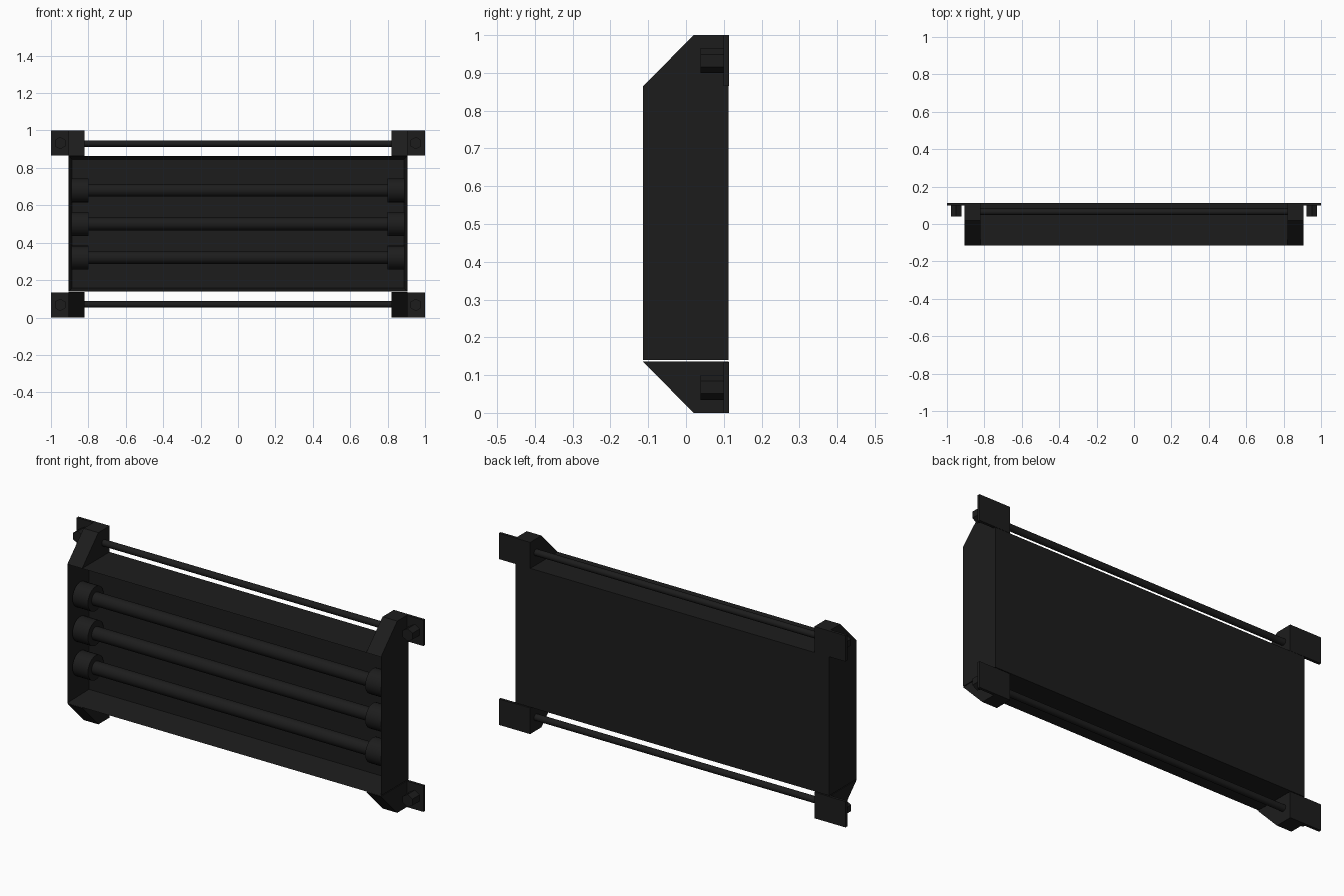
import bpy, bmesh, math
from mathutils import Vector

if "Cube" in bpy.data.objects:
    bpy.data.objects.remove(bpy.data.objects["Cube"])

dark = bpy.data.materials.new("dark_metal")
dark.diffuse_color = (0.012, 0.012, 0.012, 1)
dark.use_nodes = True
dark.node_tree.nodes["Principled BSDF"].inputs["Base Color"].default_value = dark.diffuse_color


def finish(bm, name):
    bmesh.ops.recalc_face_normals(bm, faces=bm.faces)
    me = bpy.data.meshes.new(name)
    bm.to_mesh(me)
    bm.free()
    ob = bpy.data.objects.new(name, me)
    bpy.context.collection.objects.link(ob)
    me.materials.append(dark)
    return ob


def box(bm, x0, x1, y0, y1, z0, z1):
    vs = bmesh.ops.create_cube(bm, size=1)["verts"]
    for v in vs:
        v.co = Vector((x1 if v.co.x > 0 else x0,
                       y1 if v.co.y > 0 else y0,
                       z1 if v.co.z > 0 else z0))


def cylinder(name, r, depth, loc, axis, sides, smooth=True):
    rot = (0, math.pi / 2, 0) if axis == "x" else (math.pi / 2, 0, 0)
    bpy.ops.mesh.primitive_cylinder_add(vertices=sides, radius=r, depth=depth,
                                        location=loc, rotation=rot)
    ob = bpy.context.object
    ob.name = name
    ob.data.materials.append(dark)
    if smooth:
        bpy.ops.object.shade_smooth_by_angle(angle=math.radians(40))
    return ob


# Housing: a box with the front recessed into a trough
bm = bmesh.new()
box(bm, -0.905, 0.905, -0.114, 0.112, 0.14, 0.864)
bm.normal_update()
front = min(bm.faces, key=lambda f: f.calc_center_median().y)
bmesh.ops.inset_region(bm, faces=[front], thickness=0.018, use_even_offset=True)
bmesh.ops.translate(bm, verts=front.verts, vec=(0, 0.152, 0))
# restore side walls between the lip and the recessed face
finish(bm, "housing")

for sx in (-1, 1):
    side = "right" if sx > 0 else "left"
    for top in (0, 1):
        tag = side + ("_top" if top else "_bottom")
        zc = 0.9325 if top else 0.0675

        # Sloped corner bracket
        def z(h):
            return h if top else 1 - h
        profile = [(-0.114, z(0.864)), (0.02, z(1)), (0.113, z(1)), (0.113, z(0.864))]
        bm = bmesh.new()
        face = bm.faces.new([bm.verts.new((sx * 0.82, y, h)) for y, h in profile])
        ext = bmesh.ops.extrude_face_region(bm, geom=[face])["geom"]
        bmesh.ops.translate(bm, vec=(sx * 0.085, 0, 0),
                            verts=[v for v in ext if isinstance(v, bmesh.types.BMVert)])
        finish(bm, "bracket_" + tag)

        # Mounting flange with hex bolt
        bm = bmesh.new()
        x0, x1 = sorted((sx * 0.822, sx * 1.0))
        box(bm, x0, x1, 0.099, 0.1135, zc - 0.0675, zc + 0.0675)
        finish(bm, "flange_" + tag)
        bolt = cylinder("bolt_" + tag, 0.033, 0.062, (sx * 0.951, 0.07, zc), "y", 6, False)

    # Lamp sockets
    for i, h in enumerate((0.32, 0.5, 0.68)):
        cylinder(f"socket_{side}_{i}", 0.064, 0.09, (sx * 0.845, -0.03, h), "x", 24)

# Lamp tubes
for i, h in enumerate((0.32, 0.5, 0.68)):
    cylinder(f"tube_{i}", 0.034, 1.7, (0, -0.03, h), "x", 24)

# Guard rods above and below the housing
for name, h in (("rod_top", 0.93), ("rod_bottom", 0.07)):
    cylinder(name, 0.017, 1.66, (0, 0.065, h), "x", 16)
